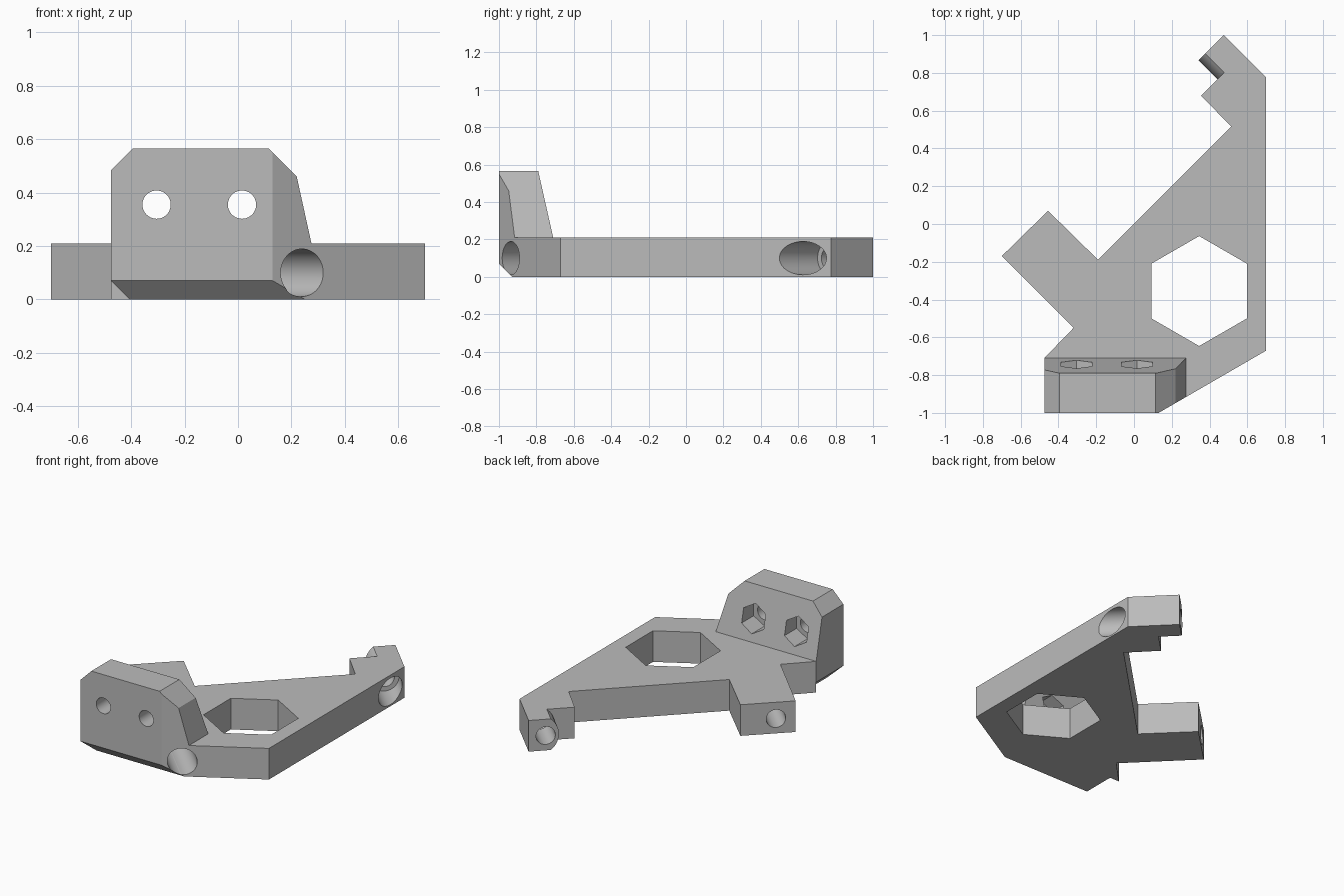
import bpy, bmesh
from math import sin, cos, pi, radians
from mathutils import Matrix, Vector

cube = bpy.data.objects.get("Cube")
if cube:
    bpy.data.objects.remove(cube, do_unlink=True)

grey = bpy.data.materials.new("plain_grey")
grey.use_nodes = True
grey.diffuse_color = (0.5, 0.5, 0.5, 1)
grey.node_tree.nodes["Principled BSDF"].inputs["Base Color"].default_value = (0.5, 0.5, 0.5, 1)

UP = Vector((0, 0, 1))
FLAT = (Vector((1, 0, 0)), Vector((0, 1, 0)))       # extrudes upward
FRONTAL = (Vector((1, 0, 0)), UP)                   # extrudes toward the front
DIAGONAL = (Vector((-1, -1, 0)).normalized(), UP)   # extrudes along the arms


def prism(name, points, plane, origin, start, end, cuts=()):
    """Extrude a profile along its plane normal, then trim with cutting planes."""
    x, y = plane
    axis = x.cross(y)
    base = Vector(origin) + axis * start
    bm = bmesh.new()
    face = bm.faces.new([bm.verts.new(base + x * p + y * q) for p, q in points])
    ext = bmesh.ops.extrude_face_region(bm, geom=[face])
    moved = [v for v in ext["geom"] if isinstance(v, bmesh.types.BMVert)]
    bmesh.ops.translate(bm, verts=moved, vec=axis * (end - start))
    for co, normal in cuts:
        geom = bm.verts[:] + bm.edges[:] + bm.faces[:]
        cut = bmesh.ops.bisect_plane(bm, geom=geom, plane_co=co, plane_no=normal, clear_outer=True)
        rim = [e for e in cut["geom_cut"] if isinstance(e, bmesh.types.BMEdge)]
        bmesh.ops.edgeloop_fill(bm, edges=rim)
    bmesh.ops.recalc_face_normals(bm, faces=bm.faces[:])
    mesh = bpy.data.meshes.new(name)
    bm.to_mesh(mesh)
    bm.free()
    mesh.materials.append(grey)
    obj = bpy.data.objects.new(name, mesh)
    bpy.context.collection.objects.link(obj)
    return obj


def ring(radius, sides, turn=0.0):
    return [(radius * cos(turn + 2 * pi * i / sides), radius * sin(turn + 2 * pi * i / sides))
            for i in range(sides)]


def combine(target, tool, operation):
    mod = target.modifiers.new(tool.name, "BOOLEAN")
    mod.operation, mod.object, mod.solver = operation, tool, "EXACT"
    bpy.context.view_layer.objects.active = target
    bpy.ops.object.modifier_apply(modifier=mod.name)
    bpy.data.objects.remove(tool, do_unlink=True)


# Flat base plate with two diagonal arms
T = 0.21
front_chamfer = ((0, -1, 0.07), (0, -1, -1))
outline = [(-0.405, -1), (0.13, -1), (0.7, -0.67), (0.7, 0.775), (0.475, 1.0),
           (0.3775, 0.9025), (0.4775, 0.8025), (0.355, 0.68), (0.515, 0.515),
           (-0.19, -0.19), (-0.455, 0.07), (-0.7, -0.17), (-0.32, -0.55),
           (-0.475, -0.71), (-0.405, -0.71)]
bracket = prism("bracket", outline, FLAT, (0, 0, 0), 0, T, [front_chamfer])

# Upright mounting block with chamfered corners and sloping back
profile = [(-0.405, 0), (0.275, 0), (0.275, T), (0.22, 0.46), (0.115, 0.565),
           (-0.395, 0.565), (-0.475, 0.485), (-0.475, 0.07)]
block = prism("block", profile, FRONTAL, (0, -0.71, 0), 0, 0.29,
              [((0.13, -1, 0), (0.33, -0.57, 0)),
               ((0, -0.71, T), (0, 0.355, 0.08)),
               front_chamfer])
combine(bracket, block, "UNION")

# Rounded inner side of the far arm tip
arc = [(0.135 * cos(a) - 0.085, 0.135 * sin(a) + T / 2)
       for a in (radians(51 * (i / 8 - 1)) for i in range(17))]
tip = prism("tip_round", [(-0.02, T - 0.001), (-0.02, 0.001)] + arc, DIAGONAL,
            (0.4775, 0.8025, 0), 0, 0.1414)
combine(bracket, tip, "UNION")

# Large hexagonal opening
opening = prism("opening", ring(0.291, 6, pi / 2), FLAT, (0.345, -0.355, 0), -0.1, 0.3)
combine(bracket, opening, "DIFFERENCE")

# Diagonal bolt holes with wide counterbores
for mouth, depth, length in (((0.24, -0.937, 0.1), 0.9, 1.4), ((0.7, 0.625, 0.1), 0.2, 0.6)):
    for radius, end in ((0.089, depth), (0.06, length)):
        bore = prism("bore", ring(radius, 48), DIAGONAL, mouth, -0.2, end)
        combine(bracket, bore, "DIFFERENCE")

# Block screw holes with hexagonal nut pockets at the back
for x in (-0.305, 0.015):
    hole = prism("screw_hole", ring(0.053, 40), FRONTAL, (x, -0.71, 0.355), -0.1, 0.4)
    combine(bracket, hole, "DIFFERENCE")
    pocket = prism("nut_pocket", ring(0.095, 6, pi / 2), FRONTAL, (x, -0.71, 0.355), -0.1, 0.15)
    combine(bracket, pocket, "DIFFERENCE")

bpy.ops.object.select_all(action="DESELECT")
bracket.select_set(True)
bpy.context.view_layer.objects.active = bracket
bpy.ops.object.shade_smooth_by_angle(angle=radians(20))
